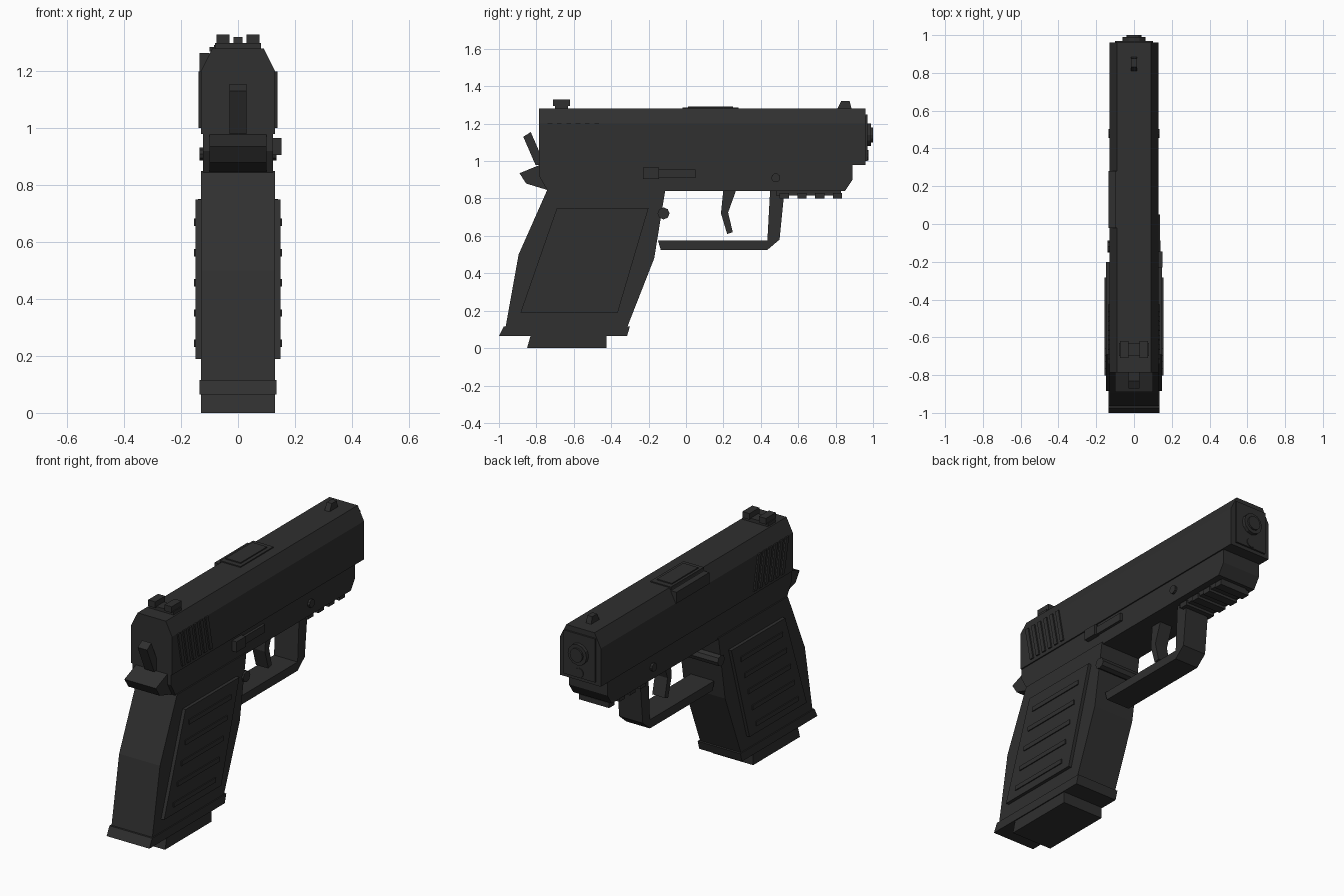
import bpy, bmesh, math
from mathutils import Matrix

old = bpy.data.objects.get("Cube")
if old:
    bpy.data.objects.remove(old, do_unlink=True)

black = bpy.data.materials.new("matte_black")
black.use_nodes = True
colour = (0.029, 0.029, 0.029, 1)
black.diffuse_color = colour
bsdf = black.node_tree.nodes["Principled BSDF"]
bsdf.inputs["Base Color"].default_value = colour
bsdf.inputs["Roughness"].default_value = 0.7


def finish(name, bm):
    bmesh.ops.recalc_face_normals(bm, faces=bm.faces)
    mesh = bpy.data.meshes.new(name)
    bm.to_mesh(mesh)
    bm.free()
    mesh.materials.append(black)
    obj = bpy.data.objects.new(name, mesh)
    bpy.context.collection.objects.link(obj)
    return obj


def extrude(name, points, step):
    """Flat outline pushed along a vector."""
    bm = bmesh.new()
    face = bm.faces.new([bm.verts.new(p) for p in points])
    out = bmesh.ops.extrude_face_region(bm, geom=[face])
    moved = [g for g in out["geom"] if isinstance(g, bmesh.types.BMVert)]
    bmesh.ops.translate(bm, verts=moved, vec=step)
    return finish(name, bm)


def side(name, outline, x0, x1):
    """Side outline in (y, z), spanning x0 to x1."""
    return extrude(name, [(x0, y, z) for y, z in outline], (x1 - x0, 0, 0))


def box(name, x0, x1, y0, y1, z0, z1):
    return side(name, [(y0, z0), (y1, z0), (y1, z1), (y0, z1)], x0, x1)


def rod(name, axis, centre, radius, length, sides):
    bm = bmesh.new()
    turn = Matrix.Rotation(math.pi / 2, 4, "Y" if axis == "X" else "X")
    bmesh.ops.create_cone(bm, cap_ends=True, segments=sides, radius1=radius,
                          radius2=radius, depth=length,
                          matrix=Matrix.Translation(centre) @ turn)
    return finish(name, bm)


# Slide with chamfered top edges
half = [(0.13, 0.98), (0.13, 1.2), (0.09, 1.28)]
profile = half + [(-x, z) for x, z in reversed(half)]
extrude("slide", [(x, -0.785, z) for x, z in profile], (0, 1.745, 0))

# Slanted grip bars at the rear of the slide
for sign, label in ((1, "left"), (-1, "right")):
    for i in range(6):
        y = -0.70 + i * 0.05
        side(f"slide_serration_{label}_{i}",
             [(y, 1.0), (y + 0.025, 1.0), (y - 0.015, 1.2), (y - 0.04, 1.2)],
             sign * 0.12, sign * 0.138)

# Muzzle
box("muzzle_plate", -0.1, 0.1, 0.95, 0.97, 1.0, 1.25)
rod("barrel", "Y", (0, 0.95, 1.14), 0.06, 0.08, 12)
rod("barrel_tip", "Y", (0, 0.97, 1.14), 0.04, 0.06, 12)
rod("guide_rod", "Y", (0, 0.95, 1.03), 0.028, 0.05, 10)

# Ejection port
box("port_top", -0.1, 0.03, -0.02, 0.28, 1.27, 1.286)
box("port_insert", -0.085, 0.01, 0.01, 0.25, 1.28, 1.292)
box("port_side", -0.135, -0.1, -0.02, 0.28, 1.2, 1.265)

# Sights
box("rear_sight_base", -0.08, 0.08, -0.7, -0.63, 1.27, 1.3)
for sign, label in ((1, "left"), (-1, "right")):
    box(f"rear_sight_post_{label}", sign * 0.03, sign * 0.075,
        -0.71, -0.62, 1.295, 1.33)
side("front_sight", [(0.81, 1.28), (0.83, 1.32), (0.875, 1.32), (0.885, 1.28)],
     -0.016, 0.016)

# Hammer and tail
side("hammer", [(-0.87, 1.13), (-0.83, 1.155), (-0.78, 1.04), (-0.78, 0.98),
                (-0.805, 0.98)], -0.03, 0.03)
side("tail", [(-0.89, 0.935), (-0.78, 0.98), (-0.7, 0.98), (-0.7, 0.84),
              (-0.74, 0.845), (-0.855, 0.88)], -0.1, 0.1)

# Frame and grip
side("frame", [(-0.785, 0.98), (-0.785, 0.92), (-0.74, 0.84), (0.85, 0.84),
               (0.89, 0.9), (0.89, 0.98)], -0.123, 0.123)
side("grip", [(-0.74, 0.85), (-0.895, 0.5), (-0.965, 0.11), (-0.315, 0.11),
              (-0.17, 0.48), (-0.11, 0.85)], -0.13, 0.13)
side("grip_base", [(-0.975, 0.115), (-1.0, 0.065), (-0.315, 0.065),
                   (-0.3, 0.115)], -0.136, 0.136)
side("magazine_floor", [(-0.83, 0.07), (-0.85, 0), (-0.425, 0),
                        (-0.425, 0.07)], -0.13, 0.13)

# Grip panels with ribs
for sign, label in ((1, "left"), (-1, "right")):
    side(f"grip_panel_{label}", [(-0.69, 0.75), (-0.2, 0.75), (-0.365, 0.19),
                                 (-0.885, 0.19)], sign * 0.12, sign * 0.149)
    for i in range(5):
        z = 0.245 + i * 0.106
        y = -0.63 + (z - 0.19) * 0.33
        box(f"grip_rib_{label}_{i}", sign * 0.14, sign * 0.155,
            y - 0.19, y + 0.19, z - 0.013, z + 0.013)

# Trigger and guard
side("trigger_guard", [(-0.15, 0.575), (-0.135, 0.525), (0.435, 0.525),
                       (0.5, 0.58), (0.527, 0.85), (0.45, 0.85),
                       (0.435, 0.575)], -0.075, 0.075)
side("trigger", [(0.2, 0.85), (0.27, 0.85), (0.225, 0.725), (0.25, 0.62),
                 (0.22, 0.61), (0.187, 0.72)], -0.04, 0.04)

# Accessory rail
box("rail", -0.085, 0.085, 0.48, 0.83, 0.815, 0.85)
for i in range(4):
    y = 0.5 + i * 0.095
    box(f"rail_tooth_{i}", -0.095, 0.095, y, y + 0.05, 0.8, 0.83)

# Controls
box("slide_catch_bar", 0.11, 0.138, -0.15, 0.05, 0.91, 0.955)
box("slide_catch_tab", 0.11, 0.152, -0.23, -0.145, 0.905, 0.965)
rod("magazine_release", "X", (0, -0.12, 0.72), 0.032, 0.28, 8)
rod("frame_pin", "X", (0, 0.48, 0.91), 0.024, 0.272, 10)
